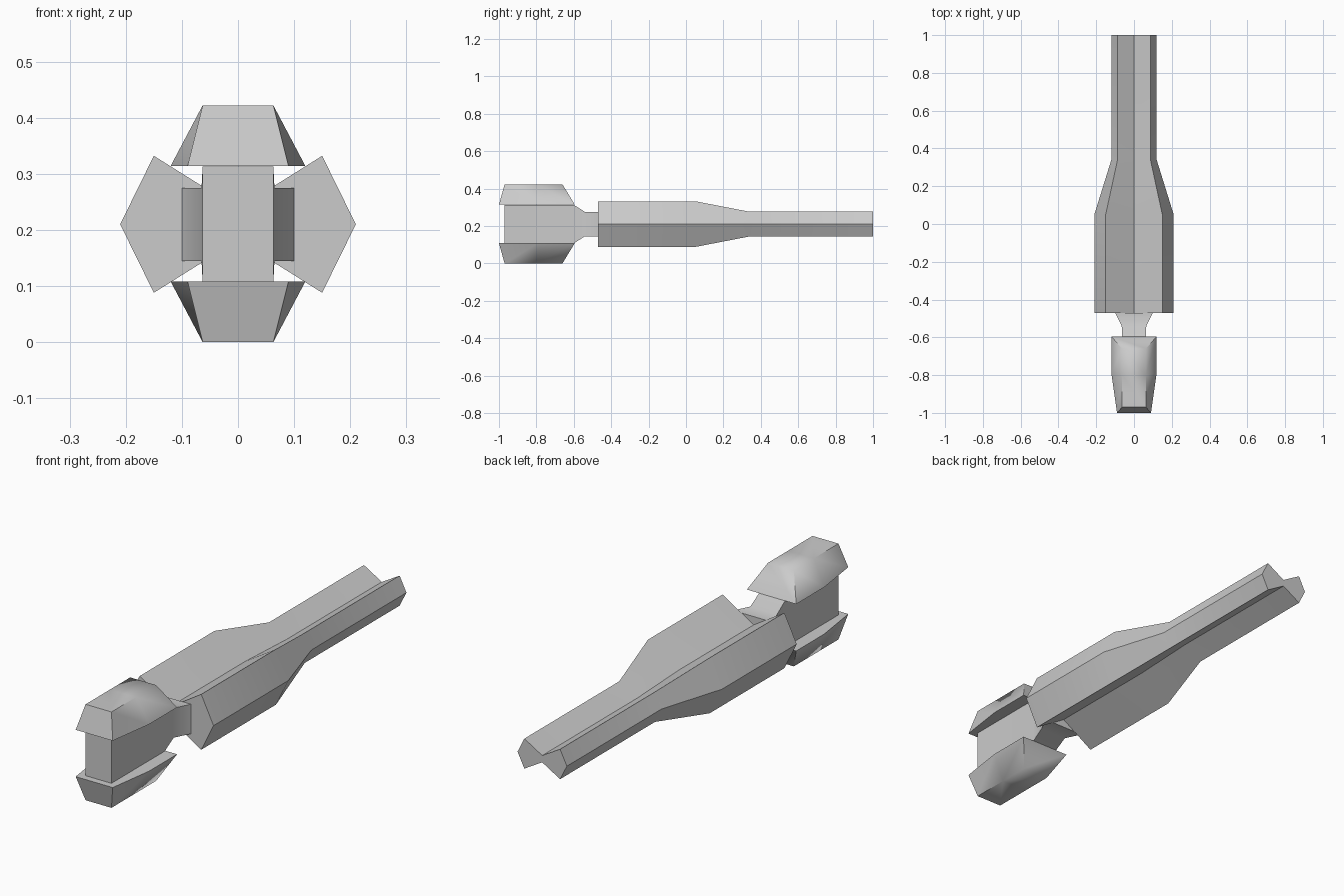
import bpy, bmesh, math

if "Cube" in bpy.data.objects:
    bpy.data.objects.remove(bpy.data.objects["Cube"])

CZ = 0.21  # height of the long axis


def loft(name, rings, angle=50):
    """Skin a list of equal-length vertex rings and close both ends."""
    bm = bmesh.new()
    vr = [[bm.verts.new(p) for p in ring] for ring in rings]
    n = len(rings[0])
    for a, b in zip(vr, vr[1:]):
        for i in range(n):
            j = (i + 1) % n
            bm.faces.new((a[i], a[j], b[j], b[i]))
    bm.faces.new(vr[0][::-1])
    bm.faces.new(vr[-1])
    bmesh.ops.recalc_face_normals(bm, faces=bm.faces)
    mesh = bpy.data.meshes.new(name)
    bm.to_mesh(mesh)
    bm.free()
    ob = bpy.data.objects.new(name, mesh)
    bpy.context.collection.objects.link(ob)
    bpy.ops.object.select_all(action='DESELECT')
    ob.select_set(True)
    bpy.context.view_layer.objects.active = ob
    bpy.ops.object.shade_smooth_by_angle(angle=math.radians(angle))
    return ob


def rect(y, w, h):
    return [(sx * w, y, CZ + sz * h) for sx, sz in ((-1, -1), (1, -1), (1, 1), (-1, 1))]


def twin_lobe(y, tip, ridge, h, mid):
    """Two pointed side lobes joined at a V groove above and below."""
    half = [(0, mid), (ridge, h), (tip, 0), (ridge, -h), (0, -mid)]
    pts = half + [(-ridge, -h), (-tip, 0), (-ridge, h)]
    return [(x, y, CZ + z) for x, z in pts]


# long grooved body, tapering into the slim tail
loft("body", [
    twin_lobe(-0.47, 0.21, 0.15, 0.122, 0.028),
    twin_lobe(0.05, 0.21, 0.15, 0.122, 0.028),
    twin_lobe(0.34, 0.12, 0.087, 0.066, 0.015),
    twin_lobe(1.0, 0.12, 0.087, 0.066, 0.015),
])

# head core, running back through the narrow neck to a flared collar
loft("core_and_neck", [
    rect(-0.97, 0.063, 0.103),
    rect(-0.60, 0.063, 0.103),
    rect(-0.54, 0.065, 0.065),
    rect(-0.47, 0.10, 0.065),
])

# upper and lower head caps: wide inner outline, narrower outer plate
for name, s in (("upper_cap", 1), ("lower_cap", -1)):
    inner = [(0.12, -0.595), (0.12, -0.79), (0.09, -1.0)]
    outer = [(0.063, -0.66), (0.063, -0.80), (0.063, -0.97)]
    rings = []
    for outline, z in ((inner, 0.103), (outer, 0.211)):
        ring = outline + [(-x, y) for x, y in reversed(outline)]
        rings.append([(x, y, CZ + 0.001 + s * z) for x, y in ring])
    loft(name, rings, 65)
